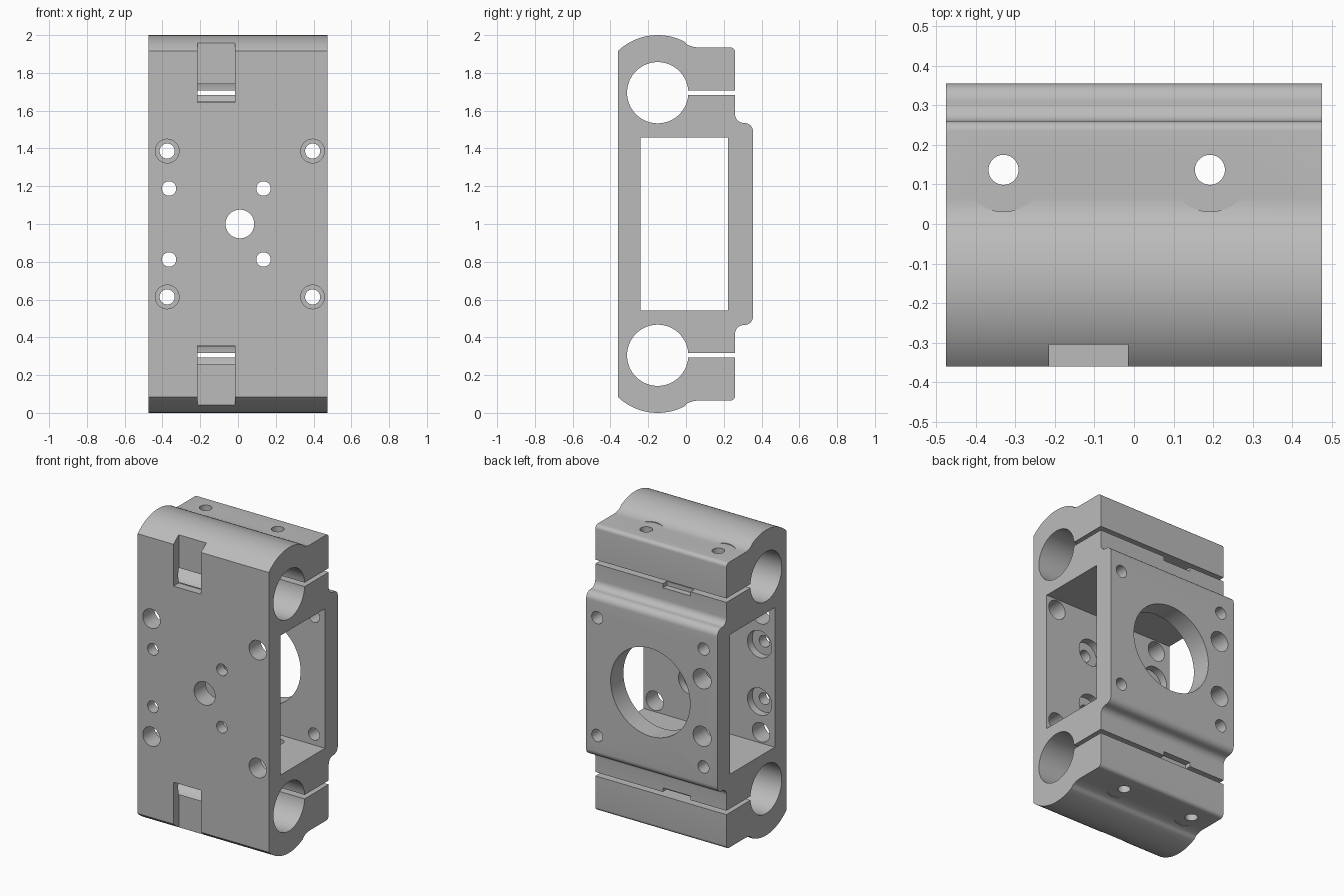
import bpy, bmesh, math
from mathutils import Matrix, Vector

if "Cube" in bpy.data.objects:
    bpy.data.objects.remove(bpy.data.objects["Cube"])

HALF_W = 0.475           # half width along x
ROD_Y, ROD_Z = -0.15, 1.695
cutters = []

grey = bpy.data.materials.new("machined grey")
grey.diffuse_color = (0.5, 0.5, 0.5, 1)
grey.use_nodes = True
grey.node_tree.nodes["Principled BSDF"].inputs["Base Color"].default_value = grey.diffuse_color


def new_object(name, bm):
    bmesh.ops.recalc_face_normals(bm, faces=bm.faces)
    me = bpy.data.meshes.new(name)
    bm.to_mesh(me)
    bm.free()
    ob = bpy.data.objects.new(name, me)
    bpy.context.collection.objects.link(ob)
    return ob


def cut_box(x, y, z):
    bm = bmesh.new()
    size = [b - a for a, b in (x, y, z)]
    mid = [(a + b) / 2 for a, b in (x, y, z)]
    bmesh.ops.create_cube(bm, size=1, matrix=Matrix.Translation(mid) @ Matrix.Diagonal((*size, 1)))
    cutters.append(new_object("box_cutter", bm))


def cut_cylinder(start, end, radius, segments=48):
    a, b = Vector(start), Vector(end)
    turn = (b - a).to_track_quat('Z', 'Y').to_matrix().to_4x4()
    bm = bmesh.new()
    bmesh.ops.create_cone(bm, cap_ends=True, segments=segments, radius1=radius, radius2=radius,
                          depth=(b - a).length, matrix=Matrix.Translation((a + b) / 2) @ turn)
    cutters.append(new_object("hole_cutter", bm))


def arc(cy, cz, r, start, end, steps):
    return [(cy + r * math.cos(math.radians(start + (end - start) * i / steps)),
             cz + r * math.sin(math.radians(start + (end - start) * i / steps)))
            for i in range(steps + 1)]


# Upper half of the side profile: rod boss, clamp lip, step to the back plate
upper = arc(ROD_Y, ROD_Z, 0.305, 133.5, 62, 24)
upper += arc(0.065, 2.055, 0.12, 238, 270, 6)
upper += arc(0.235, 1.91, 0.025, 90, 0, 6)
upper += arc(0.305, 1.58, 0.045, 180, 270, 8)
upper += arc(0.31, 1.49, 0.045, 90, 0, 8)
profile = upper + [(y, 2 - z) for y, z in reversed(upper)]

# Body: profile extruded along x
bm = bmesh.new()
face = bm.faces.new([bm.verts.new((-HALF_W, y, z)) for y, z in profile])
ext = bmesh.ops.extrude_face_region(bm, geom=[face])
bmesh.ops.translate(bm, vec=(2 * HALF_W, 0, 0),
                    verts=[v for v in ext["geom"] if isinstance(v, bmesh.types.BMVert)])
body = new_object("clamp_block", bm)
body.data.materials.append(grey)

# Rectangular window through the sides
cut_box((-1, 1), (-0.24, 0.222), (0.543, 1.457))

for flip in (False, True):
    def mz(z):
        return 2 - z if flip else z

    def span(a, b):
        return tuple(sorted((mz(a), mz(b))))

    # Rod bore, clamp slot, front pocket, small pry notch
    cut_cylinder((-1, ROD_Y, mz(ROD_Z)), (1, ROD_Y, mz(ROD_Z)), 0.162, 72)
    cut_box((-1, 1), (-0.06, 0.5), span(1.682, 1.708))
    cut_box((-0.215, -0.015), (-0.5, -0.305), span(1.642, 2.2))
    cut_box((-0.215, -0.015), (0.22, 0.30), span(1.655, 1.695))
    # Corner holes: wide in the front wall, narrow in the back wall
    for x in (-0.375, 0.395):
        cut_cylinder((x, -0.5, mz(1.386)), (x, 0, mz(1.386)), 0.063)
        cut_cylinder((x, 0, mz(1.386)), (x, 0.5, mz(1.386)), 0.04)
    # Counterbored screw holes in the front wall
    for x in (-0.365, 0.135):
        cut_cylinder((x, -0.5, mz(1.188)), (x, 0, mz(1.188)), 0.038)
        cut_cylinder((x, -0.29, mz(1.188)), (x, 0, mz(1.188)), 0.088)
    # Tool access hole in the back wall
    cut_cylinder((-0.365, 0, mz(1.188)), (-0.365, 0.5, mz(1.188)), 0.065)
    # Seats for the clamp bolt heads
    for x in (-0.33, 0.192):
        cut_cylinder((x, 0.137, mz(1.935)), (x, 0.137, mz(2.2)), 0.106)

# Clamp bolt holes running the full height
for x in (-0.33, 0.192):
    cut_cylinder((x, 0.137, -0.2), (x, 0.137, 2.2), 0.038)

# Centre hole in front, large opening at the back
cut_cylinder((0.01, -0.5, 1.0), (0.01, 0, 1.0), 0.076)
cut_cylinder((0.01, 0, 1.0), (0.01, 0.5, 1.0), 0.288, 80)

# Apply all cuts
for c in cutters:
    mod = body.modifiers.new("cut", 'BOOLEAN')
    mod.operation, mod.solver, mod.object = 'DIFFERENCE', 'EXACT', c
deps = bpy.context.evaluated_depsgraph_get()
result = bpy.data.meshes.new_from_object(body.evaluated_get(deps))
body.modifiers.clear()
body.data = result
for c in cutters:
    bpy.data.objects.remove(c, do_unlink=True)
result.materials.clear()
result.materials.append(grey)
for p in result.polygons:
    p.material_index = 0

# Smooth curves, sharp edges
bpy.ops.object.select_all(action='DESELECT')
body.select_set(True)
bpy.context.view_layer.objects.active = body
bpy.ops.object.shade_smooth_by_angle(angle=math.radians(30))
